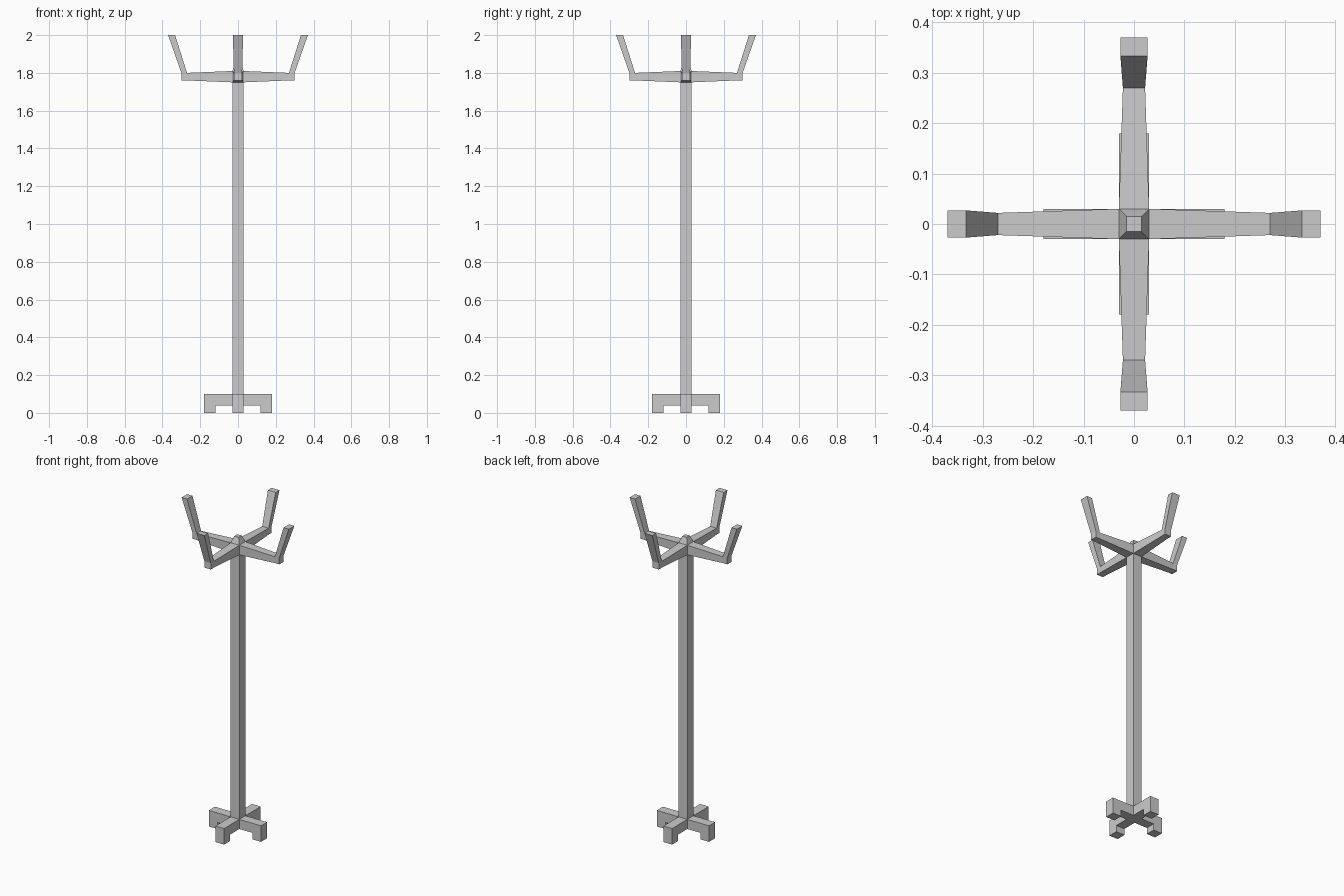
import bpy, bmesh
from math import pi
from mathutils import Vector, Matrix

if "Cube" in bpy.data.objects:
    bpy.data.objects.remove(bpy.data.objects["Cube"])

bm = bmesh.new()


def face_at(*point):
    p = Vector(point)
    return min(bm.faces, key=lambda f: (f.calc_center_median() - p).length)


def grow(face, lo, hi):
    """Extrude a rectangular face so that it spans the corners lo..hi."""
    new = bmesh.ops.extrude_discrete_faces(bm, faces=[face])["faces"][0]
    c = new.calc_center_median()
    for v in new.verts:
        v.co = [hi[i] if v.co[i] > c[i] else lo[i] for i in range(3)]
    return new


# Square pole, starting from the underside of the base cross
P = 0.03
corners = [(-P, -P), (-P, P), (P, P), (P, -P)]
bottom = bm.faces.new([bm.verts.new((x, y, 0.04)) for x, y in corners])
top = bm.faces.new([bm.verts.new((x, y, 0.10)) for x, y in reversed(corners)])
b, t = list(bottom.verts), list(reversed(list(top.verts)))
for i in range(4):
    j = (i + 1) % 4
    bm.faces.new((b[j], b[i], t[i], t[j]))
for z in (1.75, 1.81):
    top = grow(top, (-P, -P, z), (P, P, z))

# Tapered cap on the pole
grow(top, (-0.015, -0.015, 1.85), (0.015, 0.015, 1.85))

for turn in range(4):
    # Leg with a downturned foot
    leg = face_at(P, 0, 0.07)
    for x in (0.12, 0.18):
        leg = grow(leg, (x, -P, 0.04), (x, P, 0.10))
    grow(face_at(0.15, 0, 0.04), (0.12, -P, 0), (0.18, P, 0))

    # Tapering arm with an outward-leaning hook
    arm = face_at(P, 0, 1.78)
    for x in (0.27, 0.30):
        arm = grow(arm, (x, -0.022, 1.76), (x, 0.022, 1.80))
    grow(face_at(0.285, 0, 1.80), (0.333, -0.027, 2.0), (0.37, 0.027, 2.0))

    bmesh.ops.rotate(bm, verts=bm.verts, matrix=Matrix.Rotation(pi / 2, 3, 'Z'))

bmesh.ops.recalc_face_normals(bm, faces=bm.faces)
mesh = bpy.data.meshes.new("coat_stand")
bm.to_mesh(mesh)
bm.free()
bpy.context.collection.objects.link(bpy.data.objects.new("coat_stand", mesh))
